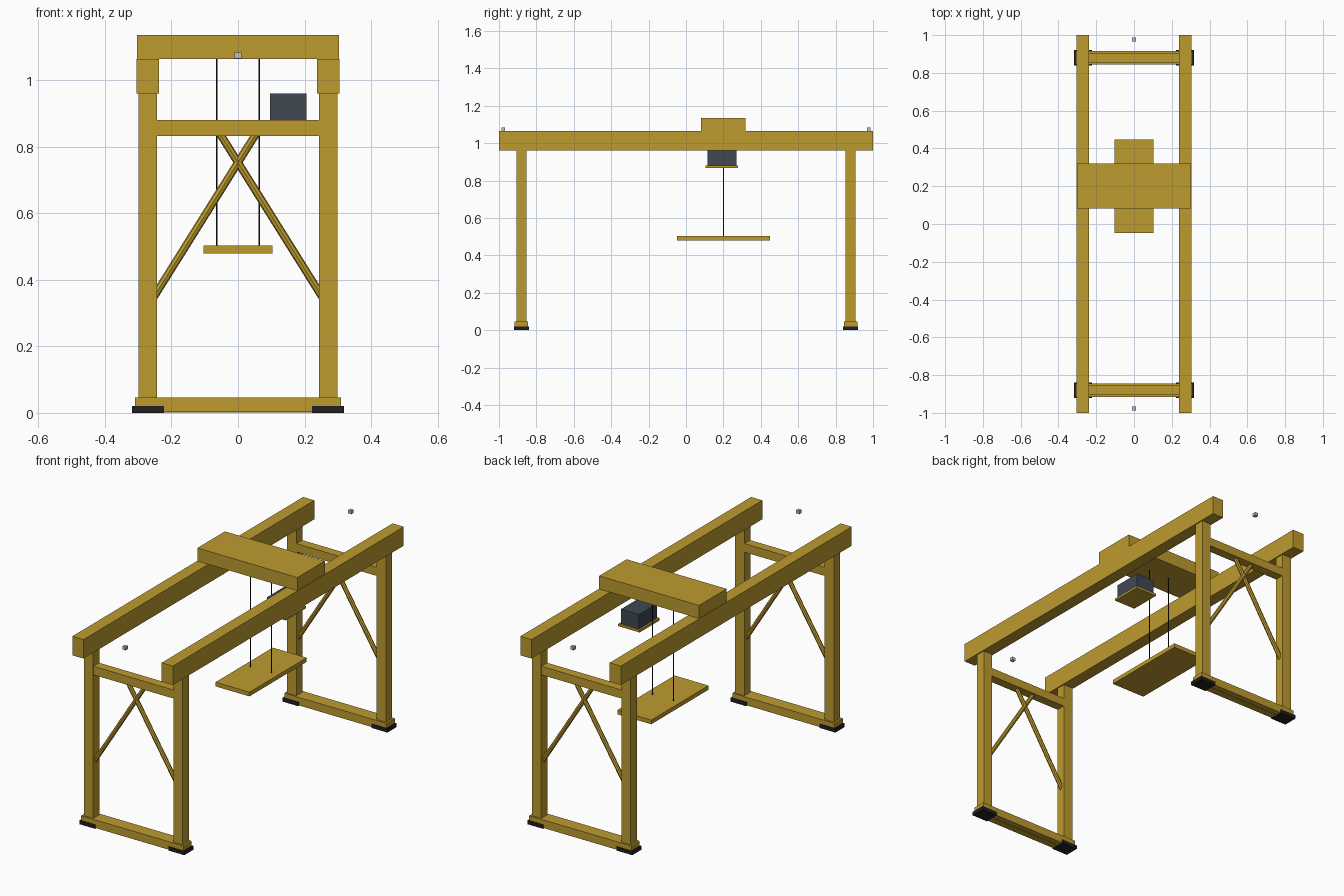
import bpy
import bmesh
from mathutils import Vector

if "Cube" in bpy.data.objects:
    bpy.data.objects.remove(bpy.data.objects["Cube"])


def material(name, rgb):
    m = bpy.data.materials.new(name)
    m.diffuse_color = (*rgb, 1)
    m.use_nodes = True
    m.node_tree.nodes["Principled BSDF"].inputs["Base Color"].default_value = m.diffuse_color
    return m


YELLOW = material("crane yellow", (0.51, 0.33, 0.028))
BLACK = material("wheel black", (0.014, 0.014, 0.015))
SLATE = material("cabin slate", (0.05, 0.065, 0.085))
GREY = material("lamp grey", (0.5, 0.52, 0.55))


def finish(name, bm, mat):
    me = bpy.data.meshes.new(name)
    bm.to_mesh(me)
    bm.free()
    me.materials.append(mat)
    ob = bpy.data.objects.new(name, me)
    bpy.context.collection.objects.link(ob)
    return ob


def box(name, x, y, z, mat=YELLOW):
    """Box from three (min, max) ranges."""
    bm = bmesh.new()
    bmesh.ops.create_cube(bm, size=1)
    for v in bm.verts:
        v.co = [(r[0] + r[1]) / 2 + c * (r[1] - r[0]) for r, c in zip((x, y, z), v.co)]
    return finish(name, bm, mat)


def rod(name, a, b, radius, mat, sides=8):
    """Straight rod between two points."""
    a, b = Vector(a), Vector(b)
    bm = bmesh.new()
    bmesh.ops.create_cone(bm, cap_ends=True, segments=sides, radius1=radius,
                          radius2=radius, depth=(b - a).length)
    ob = finish(name, bm, mat)
    ob.location = (a + b) / 2
    ob.rotation_euler = (b - a).to_track_quat('Z', 'Y').to_euler()
    return ob


def around(c, h):
    return (c - h, c + h)


# Main girders
for s in (-1, 1):
    box("main_girder", around(s * 0.271, 0.034), (-1, 1), (0.96, 1.064))

# End frames
for e in (-1, 1):
    y = e * 0.88
    box("sill_beam", (-0.31, 0.31), around(y, 0.036), (0.003, 0.047))
    box("sill_rib", (-0.225, 0.225), around(y, 0.005), (0.0005, 0.004))
    box("cross_beam", (-0.243, 0.243), around(y, 0.025), (0.833, 0.88))
    for s in (-1, 1):
        box("leg", around(s * 0.271, 0.028), around(y, 0.027), (0.046, 0.961))
        box("wheel_block", around(s * 0.27, 0.048), around(y, 0.04), (0, 0.021), BLACK)
        rod("diagonal_brace", (s * -0.268, y, 0.325), (s * 0.064, y, 0.855), 0.012, YELLOW)
    # Small end lamp
    box("end_lamp", around(0, 0.01), around(e * 0.977, 0.01), (1.066, 1.084), GREY)

# Trolley, hoist cables and spreader
box("trolley", (-0.303, 0.303), around(0.2, 0.119), (1.064, 1.136))
for s in (-1, 1):
    rod("hoist_cable", (s * 0.064, 0.2, 0.49), (s * 0.064, 0.2, 1.07), 0.0025, BLACK)
box("spreader", (-0.103, 0.103), around(0.2, 0.248), (0.48, 0.503))

# Operator cabin on its floor plate
box("cabin", (0.096, 0.206), around(0.192, 0.078), (0.88, 0.96), SLATE)
box("cabin_floor", (0.086, 0.216), around(0.192, 0.087), (0.868, 0.881))
